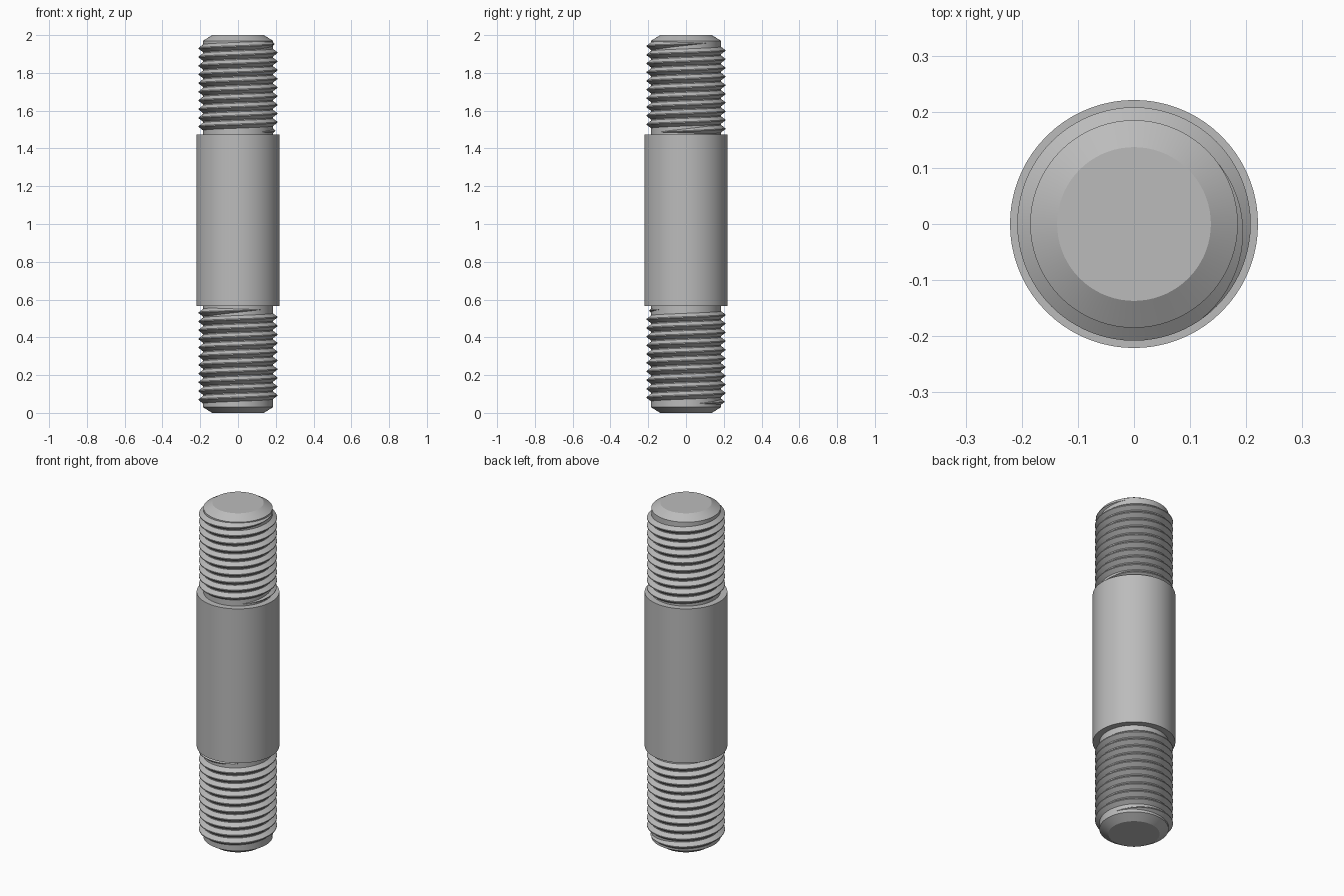
import bpy
import bmesh
from math import cos, sin, pi, radians

cube = bpy.data.objects.get("Cube")
if cube:
    bpy.data.objects.remove(cube, do_unlink=True)

SHANK_R, CORE_R, CREST_R, TIP_R = 0.221, 0.185, 0.208, 0.137
SHANK_LOW, SHANK_HIGH, TOP, CHAMFER = 0.565, 1.475, 2.0, 0.03
PITCH, SIDES = 0.046, 72

steel = bpy.data.materials.new("steel grey")
steel.use_nodes = True
colour = (0.5, 0.5, 0.5, 1)
steel.diffuse_color = colour
steel.node_tree.nodes["Principled BSDF"].inputs["Base Color"].default_value = colour


def finish(name, bm, angle=25):
    bmesh.ops.recalc_face_normals(bm, faces=bm.faces)
    mesh = bpy.data.meshes.new(name)
    bm.to_mesh(mesh)
    bm.free()
    mesh.materials.append(steel)
    obj = bpy.data.objects.new(name, mesh)
    bpy.context.collection.objects.link(obj)
    bpy.ops.object.select_all(action='DESELECT')
    obj.select_set(True)
    bpy.context.view_layer.objects.active = obj
    bpy.ops.object.shade_smooth_by_angle(angle=radians(angle))


def bridge(bm, a, b):
    for i in range(len(a)):
        j = (i + 1) % len(a)
        bm.faces.new((a[i], a[j], b[j], b[i]))


def lathe(name, profile):
    """Solid of revolution from (radius, height) pairs, with flat end caps."""
    bm = bmesh.new()
    rings = [[bm.verts.new((r * cos(2 * pi * k / SIDES), r * sin(2 * pi * k / SIDES), z))
              for k in range(SIDES)] for r, z in profile]
    for a, b in zip(rings, rings[1:]):
        bridge(bm, a, b)
    bm.faces.new(rings[0])
    bm.faces.new(rings[-1])
    finish(name, bm)


def thread(name, z_ref, start, end, fade=90):
    """Right-handed ridge between two angles in degrees, tapering at both ends.
    z_ref is the crest height at angle zero."""
    bm = bmesh.new()
    sections = []
    steps = round((end - start) / 5)
    sunk = 0.004
    for k in range(steps + 1):
        deg = start + (end - start) * k / steps
        grow = max(0.03, min(1, (deg - start) / fade, (end - deg) / fade))
        z = z_ref + PITCH * deg / 360
        crest = CORE_R + (CREST_R - CORE_R) * grow
        base, flat = 0.44 * PITCH * grow, 0.06 * PITCH * grow
        outline = ((CORE_R - sunk, -base), (CORE_R, -base), (crest, -flat),
                   (crest, flat), (CORE_R, base), (CORE_R - sunk, base))
        a = radians(deg)
        sections.append([bm.verts.new((r * cos(a), r * sin(a), z + dz)) for r, dz in outline])
    for a, b in zip(sections, sections[1:]):
        bridge(bm, a, b)
    bm.faces.new(sections[0])
    bm.faces.new(sections[-1])
    finish(name, bm)


# Plain middle shank
lathe("shank", [(SHANK_R, SHANK_LOW), (SHANK_R, SHANK_HIGH)])

# Chamfered cores of the two threaded ends
lathe("lower_core", [(TIP_R, 0), (CORE_R, CHAMFER), (CORE_R, SHANK_LOW)])
lathe("upper_core", [(CORE_R, SHANK_HIGH), (CORE_R, TOP - CHAMFER), (TIP_R, TOP)])

# Helical threads with run-out at each end
thread("lower_thread", 0.047, 20, 3600 + 310)
thread("upper_thread", 1.447, 310, 3960 + 35)
